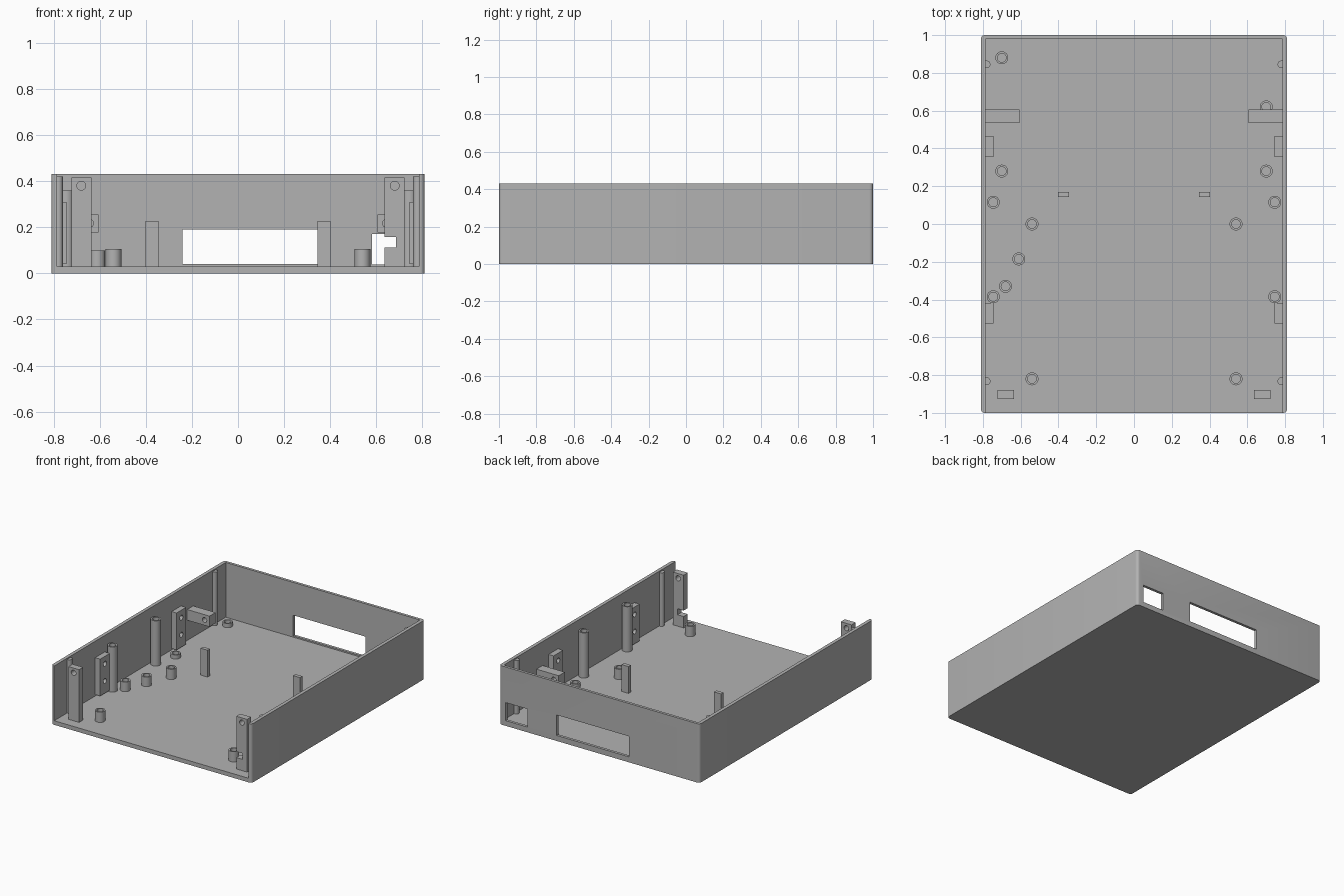
import bpy, bmesh, math
from mathutils import Matrix, Vector

cube = bpy.data.objects.get("Cube")
if cube:
    bpy.data.objects.remove(cube, do_unlink=True)

grey = bpy.data.materials.new("plain grey")
grey.use_nodes = True
COLOUR = (0.45, 0.45, 0.45, 1)
grey.diffuse_color = COLOUR
grey.node_tree.nodes["Principled BSDF"].inputs["Base Color"].default_value = COLOUR

FLOOR = 0.03      # top of the floor
WALL = 0.785      # inner face of the side walls
TOP = 0.43


def finish(name, bm):
    bmesh.ops.recalc_face_normals(bm, faces=bm.faces)
    mesh = bpy.data.meshes.new(name)
    bm.to_mesh(mesh)
    bm.free()
    mesh.materials.append(grey)
    obj = bpy.data.objects.new(name, mesh)
    bpy.context.collection.objects.link(obj)
    return obj


def box(name, x, y, z):
    """Box from (low, high) ranges on each axis."""
    bm = bmesh.new()
    bmesh.ops.create_cube(bm, size=1)
    for v in bm.verts:
        v.co = Vector([(r[0] + r[1]) / 2 + c * (r[1] - r[0])
                       for r, c in zip((x, y, z), v.co)])
    return finish(name, bm)


def rod(name, centre, radius, length, axis="Z"):
    bm = bmesh.new()
    turn = {"X": Matrix.Rotation(math.pi / 2, 4, "Y"),
            "Y": Matrix.Rotation(math.pi / 2, 4, "X"),
            "Z": Matrix.Identity(4)}[axis]
    bmesh.ops.create_cone(bm, cap_ends=True, segments=32, radius1=radius,
                          radius2=radius, depth=length,
                          matrix=Matrix.Translation(centre) @ turn)
    return finish(name, bm)


def select_only(obj):
    bpy.ops.object.select_all(action="DESELECT")
    obj.select_set(True)
    bpy.context.view_layer.objects.active = obj


def cut(obj, *cutters):
    select_only(obj)
    for cutter in cutters:
        mod = obj.modifiers.new("cut", "BOOLEAN")
        mod.operation = "DIFFERENCE"
        mod.solver = "EXACT"
        mod.object = cutter
        bpy.ops.object.modifier_apply(modifier=mod.name)
        bpy.data.objects.remove(cutter, do_unlink=True)


def smooth(obj):
    select_only(obj)
    bpy.ops.object.shade_smooth_by_angle(angle=math.radians(35))


def standoff(name, x, y, top):
    """Hollow screw post revolved from its section."""
    bm = bmesh.new()
    section = [(0, FLOOR + 0.005), (0.023, FLOOR + 0.005), (0.023, top),
               (0.034, top), (0.034, FLOOR - 0.005)]
    verts = [bm.verts.new((x + r, y, z)) for r, z in section]
    edges = [bm.edges.new(pair) for pair in zip(verts, verts[1:])]
    bmesh.ops.spin(bm, geom=verts + edges, cent=(x, y, 0), axis=(0, 0, 1),
                   angle=2 * math.pi, steps=32)
    bmesh.ops.remove_doubles(bm, verts=bm.verts, dist=0.0005)
    smooth(finish(name, bm))


# Tray: rounded block hollowed out, open at the front and top
tray = box("tray", (-0.81, 0.81), (-1, 1), (0, TOP))
bm = bmesh.new()
bm.from_mesh(tray.data)
corners = [e for e in bm.edges if abs(e.verts[0].co.z - e.verts[1].co.z) > 0.1]
bmesh.ops.bevel(bm, geom=corners, offset=0.02, segments=6, profile=0.5, affect="EDGES")
bm.to_mesh(tray.data)
bm.free()
cut(tray,
    box("hollow", (-WALL, WALL), (-1.2, 0.98), (FLOOR, 1)),
    box("wide_window", (-0.24, 0.345), (0.9, 1.1), (0.04, 0.19)),
    box("small_window", (0.582, 0.757), (0.9, 1.1), (0.038, 0.17)))
smooth(tray)

# Screw posts, grouped by height
for side, label in ((-1, "right"), (1, "left")):
    for i, y in enumerate((0.115, -0.385)):
        standoff(f"tall_post_{label}_{i}", side * 0.745, y, 0.36)
    for i, y in enumerate((0, -0.82)):
        standoff(f"board_post_{label}_{i}", side * 0.54, y, 0.105)
    standoff(f"low_post_{label}", side * 0.70, 0.28, 0.06)
standoff("low_post_rear", -0.70, 0.88, 0.06)
standoff("low_post_under_arm", 0.70, 0.62, 0.06)
standoff("extra_post_inner", -0.61, -0.185, 0.1)
standoff("extra_post_outer", -0.68, -0.33, 0.1)

# Parts repeated on both side walls
for side, label in ((-1, "right"), (1, "left")):
    def span(a, b):
        return tuple(sorted((side * a, side * b)))

    # Slim ribs running up the walls
    for i, y in enumerate((0.845, -0.832)):
        smooth(rod(f"wall_rib_{label}_{i}", (side * 0.78, y, 0.223), 0.02, 0.396))

    # Wall pads with two screw holes
    for i, y in enumerate((0.41, -0.472)):
        pad = box(f"wall_pad_{label}_{i}", span(0.745, 0.79),
                  (y - 0.055, y + 0.055), (0.04, 0.31))
        cut(pad, *[rod("hole", (side * 0.745, y, z), 0.018, 0.07, "X")
                   for z in (0.13, 0.255)])
        smooth(pad)

    # Arm reaching in from the wall
    arm = box(f"arm_{label}", span(0.605, 0.79), (0.535, 0.605), (0.178, 0.256))
    cut(arm, rod("hole", (side * 0.645, 0.57, 0.217), 0.018, 0.2, "Y"))
    smooth(arm)

    # Thin upright on the floor
    box(f"upright_{label}", span(0.345, 0.402), (0.142, 0.17), (0.02, 0.226))

    # Front panel post, notched on the left side
    post = box(f"front_post_{label}", span(0.635, 0.722), (-0.927, -0.88), (0.02, 0.415))
    cut(post, rod("hole", (side * 0.68, -0.9, 0.38), 0.019, 0.2, "Y"))
    if side > 0:
        cut(post, box("notch", (0.6, 0.685), (-1, -0.8), (0.113, 0.157)))
    smooth(post)
